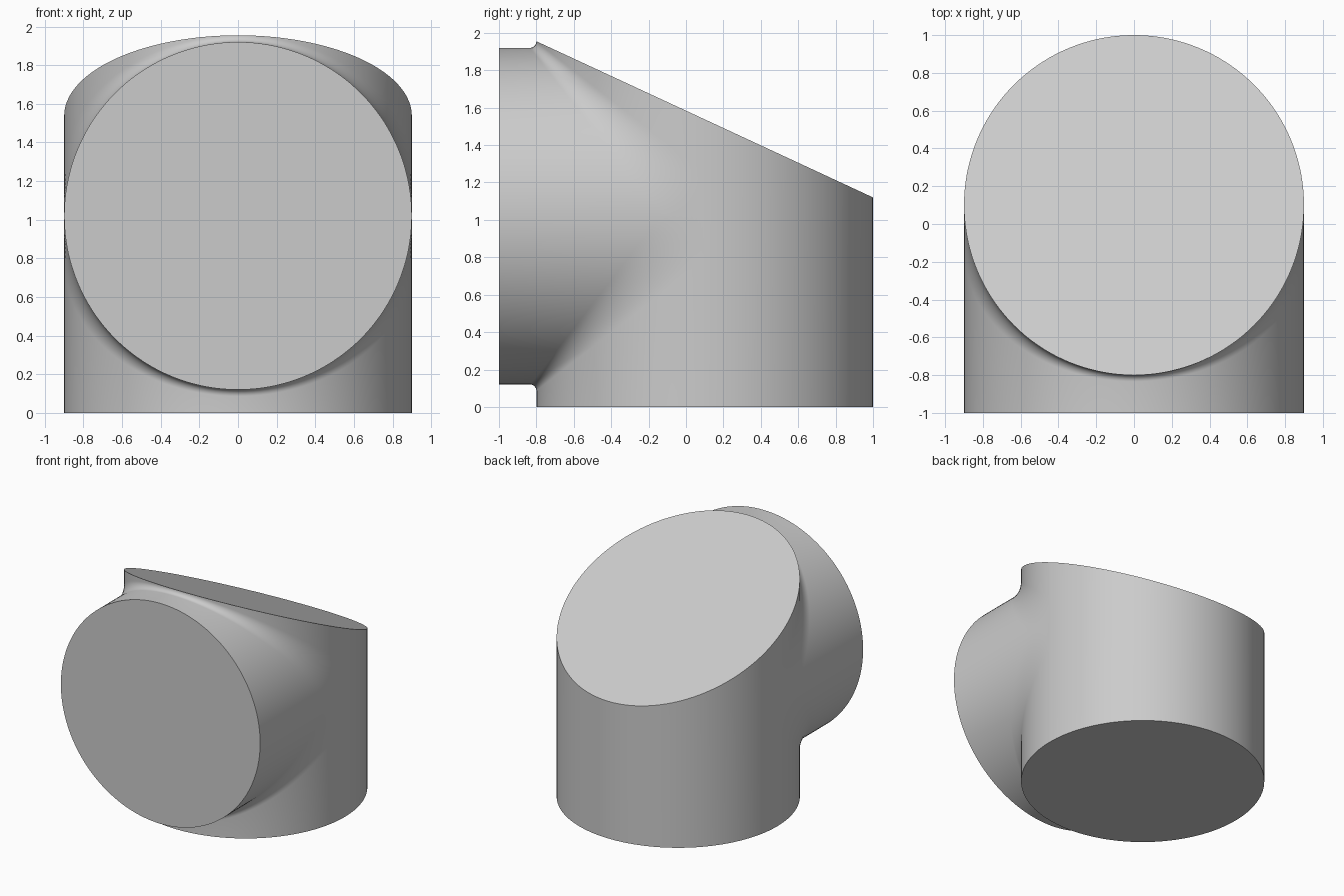
import bpy, bmesh, math

if "Cube" in bpy.data.objects:
    bpy.data.objects.remove(bpy.data.objects["Cube"])

R = 0.9              # radius of both crossing cylinders
CY, CZ = 0.1, 1.02   # upright axis (y) and forward axis (z)
FRONT = -1.0
ARC = 10             # segments in each blend arc
STEPS = 72           # cross-sections from side to side


def slant(y):
    # sloping top plane
    return 1.955 - (1.955 - 1.12) / 1.8 * (y + 0.8)


def blend(d):
    # blend radius widens from the middle to the sides
    return 0.034 + 0.2 * (1 - d / R)


def arc(d, sign):
    # concave quarter arc from the upright wall to the forward pipe
    w = blend(d)
    cy, cz = CY - d - w, CZ + sign * (d + w)
    return [(cy + w * math.cos(a), cz - sign * w * math.sin(a))
            for a in (math.pi / 2 * i / ARC for i in range(ARC + 1))]


def section(d):
    # closed y-z outline of the joint at one x position
    y0, y1 = CY - d, CY + d
    return ([(y0, 0.0)] + arc(d, -1) + [(FRONT, CZ - d), (FRONT, CZ + d)]
            + arc(d, 1)[::-1] + [(y0, slant(y0)), (y1, slant(y1)), (y1, 0.0)])


bm = bmesh.new()
rings = []
for i in range(STEPS + 1):
    t = math.pi * (i / STEPS - 0.5)
    d = max(R * math.cos(t), 0.0)
    rings.append([bm.verts.new((R * math.sin(t), y, z)) for y, z in section(d)])

# skin between cross-sections
n = len(rings[0])
for a, b in zip(rings, rings[1:]):
    for j in range(n):
        k = (j + 1) % n
        bm.faces.new((a[j], a[k], b[k], b[j]))

# flat patches between the lower and upper arcs at both sides
for ring in (rings[0], rings[-1]):
    low = ring[1:ARC + 2]
    high = ring[ARC + 4:2 * ARC + 5][::-1]
    for j in range(ARC):
        bm.faces.new((low[j], low[j + 1], high[j + 1], high[j]))

bmesh.ops.remove_doubles(bm, verts=bm.verts, dist=1e-5)
bmesh.ops.dissolve_degenerate(bm, edges=bm.edges, dist=1e-5)
bmesh.ops.recalc_face_normals(bm, faces=bm.faces)

mesh = bpy.data.meshes.new("pipe_joint")
bm.to_mesh(mesh)
bm.free()
obj = bpy.data.objects.new("pipe_joint", mesh)
bpy.context.collection.objects.link(obj)

mat = bpy.data.materials.new("light grey")
mat.diffuse_color = (0.6, 0.6, 0.6, 1)
mat.use_nodes = True
mat.node_tree.nodes["Principled BSDF"].inputs["Base Color"].default_value = mat.diffuse_color
mesh.materials.append(mat)

bpy.context.view_layer.objects.active = obj
obj.select_set(True)
bpy.ops.object.shade_smooth_by_angle(angle=math.radians(35))
